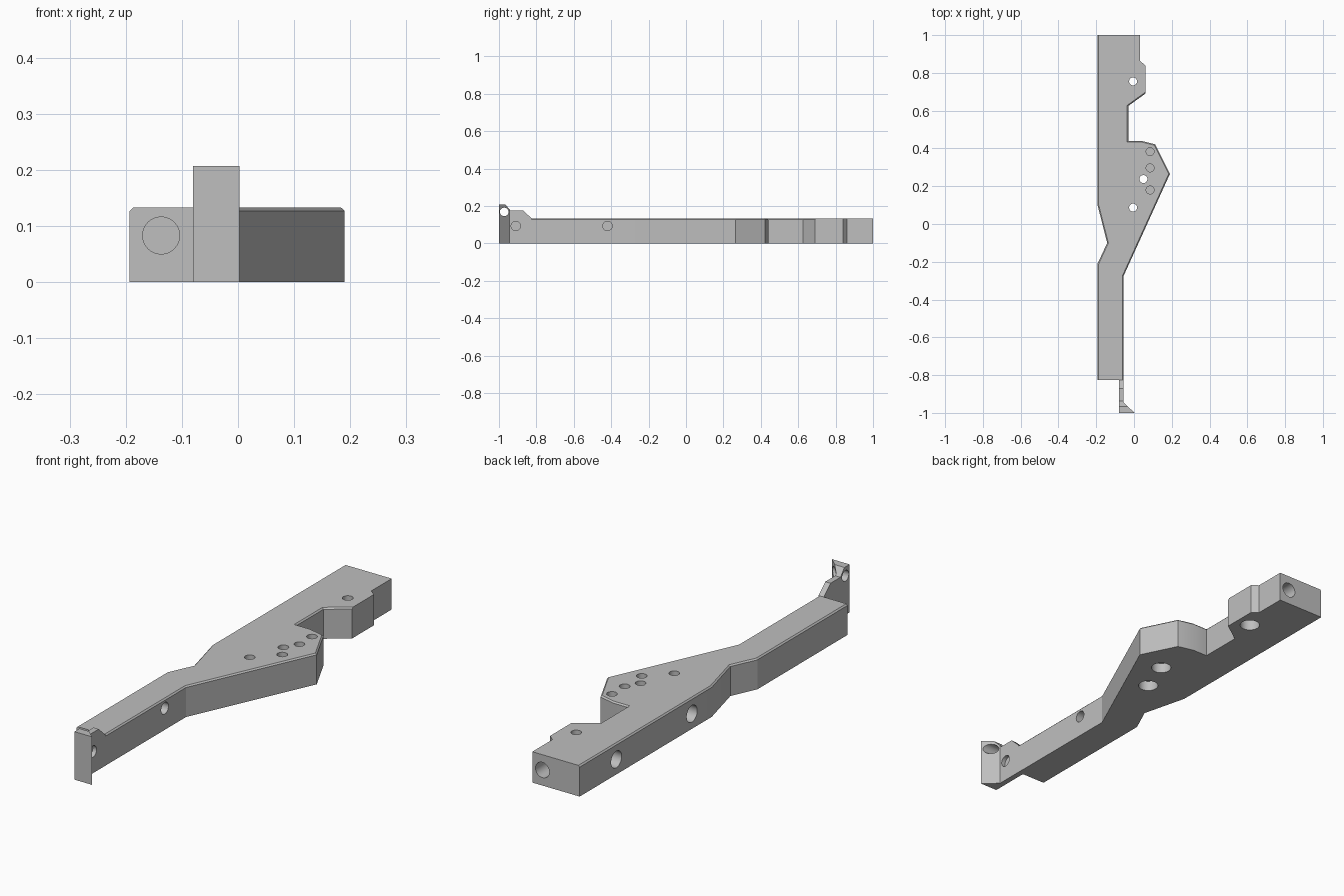
import bpy, bmesh, math
from mathutils import Vector

cube = bpy.data.objects.get("Cube")
if cube:
    bpy.data.objects.remove(cube, do_unlink=True)

metal = bpy.data.materials.new("plain grey metal")
metal.use_nodes = True
GREY = (0.52, 0.52, 0.52, 1)
metal.diffuse_color = GREY
metal.node_tree.nodes["Principled BSDF"].inputs["Base Color"].default_value = GREY


def prism(name, points, offset, bevel_rule=None):
    """Extrude a closed outline by the offset, bevelling edges chosen by a rule."""
    bm = bmesh.new()
    face = bm.faces.new([bm.verts.new(p) for p in points])
    result = bmesh.ops.extrude_face_region(bm, geom=[face])
    moved = [g for g in result["geom"] if isinstance(g, bmesh.types.BMVert)]
    bmesh.ops.translate(bm, verts=moved, vec=offset)
    bmesh.ops.recalc_face_normals(bm, faces=bm.faces)
    if bevel_rule:
        edges = [e for e in bm.edges if bevel_rule(*[v.co for v in e.verts])]
        bmesh.ops.bevel(bm, geom=edges, offset=0.006, segments=1, affect='EDGES')
    mesh = bpy.data.meshes.new(name)
    bm.to_mesh(mesh)
    bm.free()
    obj = bpy.data.objects.new(name, mesh)
    bpy.context.collection.objects.link(obj)
    mesh.materials.append(metal)
    return obj


def combine(obj, cutter, operation):
    mod = obj.modifiers.new("cut", 'BOOLEAN')
    mod.operation, mod.solver, mod.object = operation, 'EXACT', cutter
    bpy.context.view_layer.objects.active = obj
    bpy.ops.object.modifier_apply(modifier=mod.name)
    bpy.data.objects.remove(cutter, do_unlink=True)


def drill(obj, start, direction, radius, depth):
    """Cut a round hole into the part from a point on its surface."""
    d = Vector(direction)
    margin = 0.02
    centre = Vector(start) + d * (depth - margin) / 2
    bpy.ops.mesh.primitive_cylinder_add(vertices=32, radius=radius, depth=depth + margin,
                                        location=centre,
                                        rotation=d.to_track_quat('Z', 'Y').to_euler())
    cutter = bpy.context.object
    cutter.data.materials.append(metal)
    cutter.hide_render = True
    bpy.context.view_layer.update()
    combine(obj, cutter, 'DIFFERENCE')


H, LEFT, SIDE = 0.133, -0.193, -0.055
FRONT = -0.825

# Main bar with the angled wing and the notches
outline = [(LEFT, 1), (0.033, 1), (0.033, 0.862), (0.06, 0.84), (0.06, 0.69),
           (-0.03, 0.625), (-0.03, 0.44), (0.04, 0.44), (0.112, 0.422), (0.19, 0.265),
           (SIDE, -0.275), (SIDE, FRONT), (LEFT, FRONT), (LEFT, -0.21),
           (-0.142, -0.1), (LEFT, 0.1)]
bar = prism("main_bar", [(x, y, 0) for x, y in outline], (0, 0, H),
            lambda a, b: min(a.z, b.z) > 0.1 and -0.8 < (a.y + b.y) / 2 < 0.7)

# Vertical bolt holes with a wider bore underneath
for x, y in [(-0.005, 0.755), (-0.005, 0.087), (0.05, 0.238)]:
    drill(bar, (x, y, H), (0, 0, -1), 0.021, H + 0.02)
    drill(bar, (x, y, 0), (0, 0, 1), 0.041, 0.045)

# Blind holes in the wing
for y in (0.383, 0.297, 0.18):
    drill(bar, (0.085, y, H), (0, 0, -1), 0.021, 0.06)

# Side, front and back bores
for y in (0.75, 0.235):
    drill(bar, (LEFT, y, 0.065), (1, 0, 0), 0.036, 0.09)
drill(bar, (SIDE, -0.42, 0.093), (-1, 0, 0), 0.025, 0.06)
drill(bar, (-0.137, FRONT, 0.083), (0, 1, 0), 0.033, 0.12)
drill(bar, (-0.015, 1, 0.067), (0, -1, 0), 0.033, 0.12)

# Thin front tab: side profile intersected with its flared footprint
profile = [(-1, 0), (FRONT, 0), (FRONT, H), (-0.87, 0.175), (-0.938, 0.175),
           (-0.965, 0.207), (-1, 0.207)]
tab = prism("front_tab", [(-0.08, y, z) for y, z in profile], (0.1, 0, 0))
foot = [(-0.08, -1.0), (0.003, -1.0), (SIDE, -0.945), (SIDE, -0.8), (-0.08, -0.8)]
foot = [(x, y - 0.0, -0.05) for x, y in foot]
combine(tab, prism("tab_footprint", foot, (0, 0, 0.4)), 'INTERSECT')
drill(tab, (0.01, -0.972, 0.168), (-1, 0, 0), 0.023, 0.12)
drill(tab, (SIDE, -0.91, 0.093), (-1, 0, 0), 0.025, 0.018)

# Smooth the bores, keep the machined edges sharp
for obj in (bar, tab):
    bpy.ops.object.select_all(action='DESELECT')
    obj.select_set(True)
    bpy.context.view_layer.objects.active = obj
    bpy.ops.object.shade_smooth_by_angle(angle=math.radians(15))
